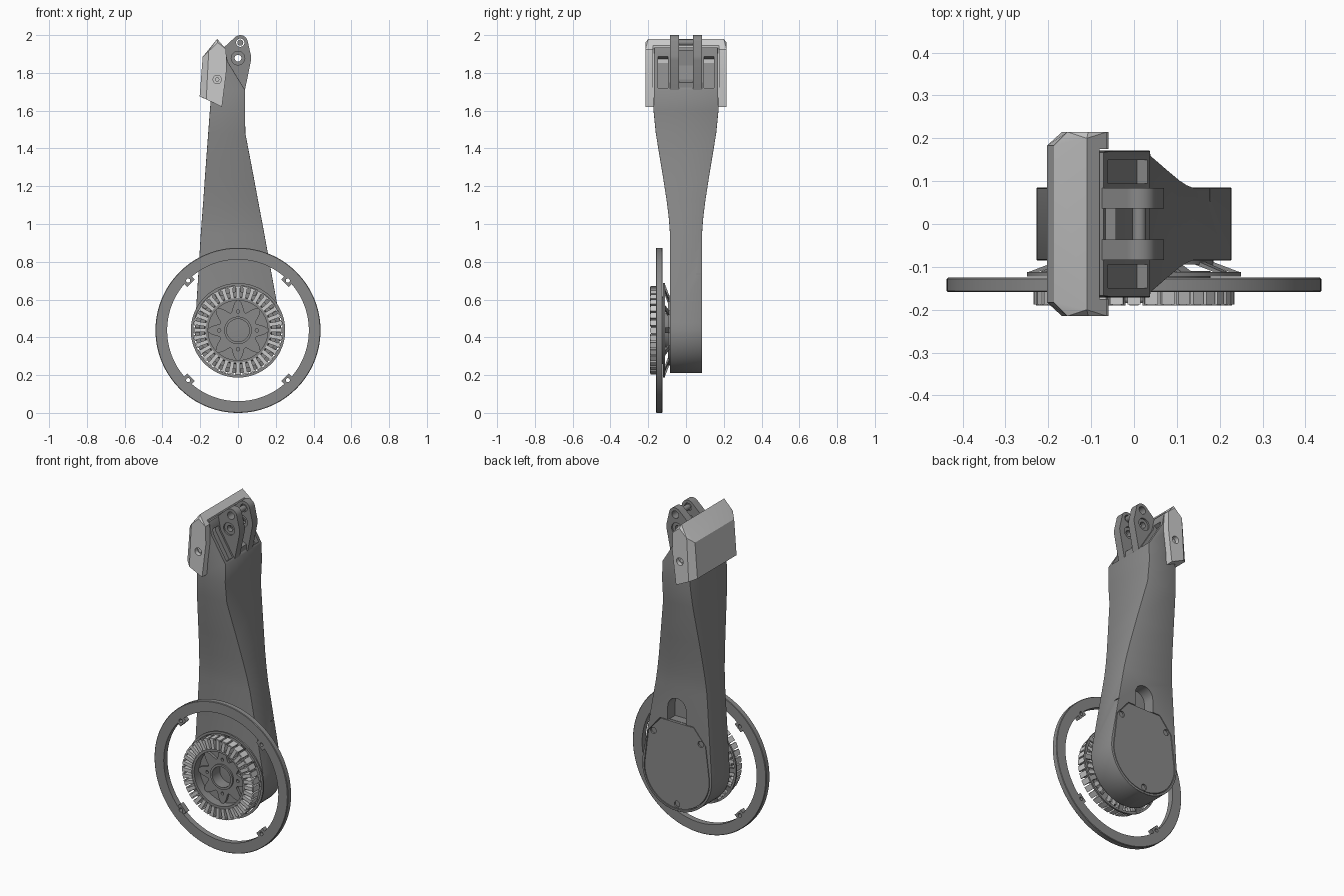
import bpy, bmesh
from math import sin, cos, pi, radians
from mathutils import Matrix, Vector

if "Cube" in bpy.data.objects:
    bpy.data.objects.remove(bpy.data.objects["Cube"])

CZ = 0.437  # axle height


def finish(name, bm):
    bmesh.ops.recalc_face_normals(bm, faces=bm.faces)
    me = bpy.data.meshes.new(name)
    bm.to_mesh(me)
    bm.free()
    ob = bpy.data.objects.new(name, me)
    bpy.context.collection.objects.link(ob)
    return ob


def prism(name, pts, y0, y1):
    bm = bmesh.new()
    f = bm.faces.new([bm.verts.new((x, y0, z)) for x, z in pts])
    r = bmesh.ops.extrude_face_region(bm, geom=[f])
    bmesh.ops.translate(bm, vec=(0, y1 - y0, 0),
                        verts=[v for v in r['geom'] if isinstance(v, bmesh.types.BMVert)])
    if not any(len(g.verts) == len(pts) and g is not f and g.calc_center_median().y == y0 for g in bm.faces):
        if not f.is_valid:
            bm.faces.new([v for v in bm.verts if v.co.y == y0])
    return finish(name, bm)


def circle(x, z, r, n=32):
    return [(x + r * cos(2 * pi * i / n), z + r * sin(2 * pi * i / n)) for i in range(n)]


def lathe(name, profile, n=96, z=CZ):
    """Closed (radius, y) profile spun around the axle."""
    bm = bmesh.new()
    rings = [[bm.verts.new((x, y, zz)) for x, zz in circle(0, z, r, n)] for r, y in profile]
    for a, b in zip(rings, rings[1:] + rings[:1]):
        for i in range(n):
            j = (i + 1) % n
            bm.faces.new((a[i], a[j], b[j], b[i]))
    return finish(name, bm)


def hull(name, pts):
    bm = bmesh.new()
    for p in pts:
        bm.verts.new(p)
    r = bmesh.ops.convex_hull(bm, input=bm.verts)
    inside = {v for v in r['geom_interior'] + r['geom_unused'] if isinstance(v, bmesh.types.BMVert)}
    bmesh.ops.delete(bm, geom=list(inside), context='VERTS')
    bmesh.ops.dissolve_limit(bm, angle_limit=0.01, verts=bm.verts, edges=bm.edges)
    return finish(name, bm)


def box(bm, size, centre, angle=0, origin=(0, 0, CZ)):
    """Box at a local centre, turned about the y axis through the origin."""
    m = Matrix.Translation(origin) @ Matrix.Rotation(angle, 4, 'Y')
    bmesh.ops.create_cube(bm, size=1, matrix=m @ Matrix.Translation(centre) @ Matrix.Diagonal((*size, 1)))


def apply(ob, kind, **kw):
    m = ob.modifiers.new(kind, kind)
    for k, v in kw.items():
        setattr(m, k, v)
    bpy.context.view_layer.objects.active = ob
    bpy.ops.object.modifier_apply(modifier=m.name)


def boolean(ob, other, op='DIFFERENCE'):
    other.hide_render = True
    apply(ob, 'BOOLEAN', object=other, operation=op, solver='EXACT')
    bpy.data.objects.remove(other)


def drill(ob, x, z, r, y0, y1, n=24):
    boolean(ob, prism('cutter', circle(x, z, r, n), y0, y1))


def cut_box(ob, size, centre, angle=0):
    bm = bmesh.new()
    box(bm, size, (0, 0, 0), angle, centre)
    boolean(ob, finish('cutter', bm))


# Leg body: levels of (z, left, right, half depth)
R = 0.228
levels = [(CZ - R * cos(radians(5 * i)), -R * sin(radians(5 * i)), R * sin(radians(5 * i)), 0.085)
          for i in range(1, 19)]
levels += [(0.478, -0.226, 0.225, 0.085), (0.95, -0.197, 0.139, 0.085), (1.03, -0.191, 0.124, 0.091),
           (1.12, -0.184, 0.107, 0.102), (1.25, -0.175, 0.083, 0.122), (1.48, -0.158, 0.039, 0.16),
           (1.6, -0.149, 0.037, 0.172), (1.71, -0.14, 0.037, 0.17), (1.86, -0.12, -0.055, 0.17),
           (1.935, -0.11, -0.07, 0.168)]
bm = bmesh.new()
rows = [[bm.verts.new(p) for p in ((l, -h, z), (r, -h, z), (r, h, z), (l, h, z))]
        for z, l, r, h in levels]
for a, b in zip(rows, rows[1:]):
    for i in range(4):
        j = (i + 1) % 4
        bm.faces.new((a[i], a[j], b[j], b[i]))
bm.faces.new(rows[0])
bm.faces.new(rows[-1])
leg = finish('leg_body', bm)
apply(leg, 'BEVEL', width=0.014, segments=2, limit_method='ANGLE', angle_limit=radians(50))


# Back cover outline, used for the recess and the lid
def cover_outline(g):
    r = 0.215 - g
    arc = [(r * cos(radians(t)), CZ + r * sin(radians(t))) for t in range(-180, 1, 6)]
    return arc + [(0.19 - g, 0.64), (0.11 - g / 2, 0.735 - g), (-0.11 + g / 2, 0.735 - g), (-0.19 + g, 0.64)]


boolean(leg, prism('cutter', cover_outline(0), 0.068, 0.2))
cover = prism('back_cover', cover_outline(0.004), 0.06, 0.084)
for x, z in ((0.155, 0.645), (-0.155, 0.645), (0, 0.25)):
    drill(cover, x, z, 0.018, 0.074, 0.2)
cut_box(leg, (0.02, 0.04, 0.005), (0.183, 0.072, 0.735))  # side seam

# Arched cable pocket above the cover
arch = [(0.06 * cos(radians(t)), 0.815 + 0.06 * sin(radians(t))) for t in range(0, 181, 10)]
boolean(leg, prism('cutter', arch + [(-0.06, 0.733), (0.06, 0.733)], 0.015, 0.2))

# Sloped pockets either side of the clevis
for s in (-1, 1):
    cut_box(leg, (0.05, 0.055, 0.19), (-0.02, s * 0.122, 1.80), radians(-31))

# Clevis tabs with two eyes each
for s, side in ((-1, 'front'), (1, 'back')):
    outline = circle(0.012, 1.96, 0.04) + circle(0, 1.878, 0.07, 40)
    outline += [(-0.09, 1.705), (0.036, 1.705), (-0.08, 1.93)]
    tab = hull(side + '_clevis_tab', [(x, s * y, z) for x, z in outline for y in (0.036, 0.084)])
    drill(tab, 0.012, 1.96, 0.022, -0.2, 0.2)
    drill(tab, 0, 1.878, 0.036, -0.2, 0.2)
    lathe(side + '_eye_bushing', [(0.038, s * 0.045), (0.038, s * 0.074), (0.018, s * 0.074),
                                  (0.018, s * 0.045)], 32, 1.878)
prism('clevis_web', [(-0.085, 1.69), (0.03, 1.69), (0.03, 1.75), (-0.042, 1.79), (-0.042, 1.92),
                     (-0.085, 1.92)], -0.04, 0.04)
prism('clevis_pin', circle(0.012, 1.96, 0.016, 20), -0.04, 0.04)

# Bumper block at the top left, notched where it wraps the leg
pts = []
for x, z, h in ((-0.203, 1.676, 0.183), (-0.187, 1.885, 0.183), (-0.168, 1.66, 0.215), (-0.155, 1.915, 0.215),
                (-0.11, 1.98, 0.2), (-0.107, 1.96, 0.215), (-0.063, 1.925, 0.215), (-0.06, 1.82, 0.215),
                (-0.085, 1.62, 0.215)):
    pts += [(x, -h, z), (x, h, z)]
bumper = hull('bumper', pts)
cut_box(bumper, (0.1, 0.35, 0.6), (-0.03, 0, 1.8))
for s in (-1, 1):
    drill(bumper, -0.11, 1.765, 0.022, s * 0.19, s * 0.3)
    prism('bumper_screw', circle(-0.11, 1.765, 0.012, 6), s * 0.18, s * 0.2)

# Outer ring with four drilled lugs
ring = lathe('outer_ring', [(0.375, -0.159), (0.434, -0.159), (0.437, -0.156), (0.437, -0.128),
                            (0.434, -0.125), (0.375, -0.125)], 128)
bm = bmesh.new()
for k in range(4):
    box(bm, (0.04, 0.03, 0.055), (0.372, -0.142, 0), radians(45 + 90 * k))
boolean(ring, finish('lugs', bm), 'UNION')
for k in range(4):
    a = radians(45 + 90 * k)
    drill(ring, 0.373 * cos(a), CZ + 0.373 * sin(a), 0.011, -0.3, 0, 16)

# Stator teeth: coil block, wide tip
bm = bmesh.new()
for k in range(36):
    a = 2 * pi * k / 36
    box(bm, (0.058, 0.06, 0.02), (0.2, -0.16, 0), a)
    box(bm, (0.01, 0.056, 0.031), (0.229, -0.16, 0), a)
finish('stator_teeth', bm)
lathe('stator_core', [(0.158, -0.184), (0.174, -0.184), (0.178, -0.178), (0.178, -0.11), (0.158, -0.11)])
lathe('stator_back_iron', [(0.17, -0.15), (0.205, -0.15), (0.205, -0.135), (0.17, -0.135)])

# Hub floor, star rib and bearing tube
lathe('hub_floor', [(0.06, -0.13), (0.165, -0.13), (0.165, -0.112), (0.06, -0.112)])
star = []
for i in range(128):
    a = 2 * pi * i / 128
    r = 0.1 + 0.06 * abs(cos(4 * a)) ** 2
    star.append((r * cos(a), CZ + r * sin(a)))
rib = prism('hub_star', star, -0.146, -0.125)
drill(rib, 0, CZ, 0.062, -0.3, 0, 48)
for k in range(4):
    drill(rib, 0.1 * cos(k * pi / 2), CZ + 0.1 * sin(k * pi / 2), 0.009, -0.3, -0.132, 16)
lathe('bearing_tube', [(0.06, -0.156), (0.073, -0.156), (0.073, -0.13), (0.115, -0.083), (0.06, -0.083)], 64)

# Spoked dish between stator and leg
lathe('dish_rim', [(0.236, -0.122), (0.25, -0.122), (0.25, -0.112), (0.236, -0.112)])
lathe('dish_plate', [(0.06, -0.094), (0.185, -0.094), (0.185, -0.083), (0.06, -0.083)])
for k in range(12):
    m = Matrix.Translation((0, 0, CZ)) @ Matrix.Rotation(2 * pi * k / 12, 4, 'Y')
    hull('dish_spoke', [m @ Vector((r, y, s * 0.014)) for s in (-1, 1)
                        for r, y in ((0.248, -0.12), (0.246, -0.112), (0.17, -0.094), (0.175, -0.085))])

# Dark grey on all but bumper and teeth; sharp edges kept
dark = bpy.data.materials.new('dark_grey')
dark.diffuse_color = (0.25, 0.25, 0.25, 1)
dark.use_nodes = True
dark.node_tree.nodes["Principled BSDF"].inputs["Base Color"].default_value = dark.diffuse_color
for ob in bpy.data.objects:
    ob.select_set(True)
    if not ob.name.startswith(('bumper', 'stator_teeth')):
        ob.data.materials.clear()
        ob.data.materials.append(dark)
bpy.ops.object.shade_smooth_by_angle(angle=radians(30))
